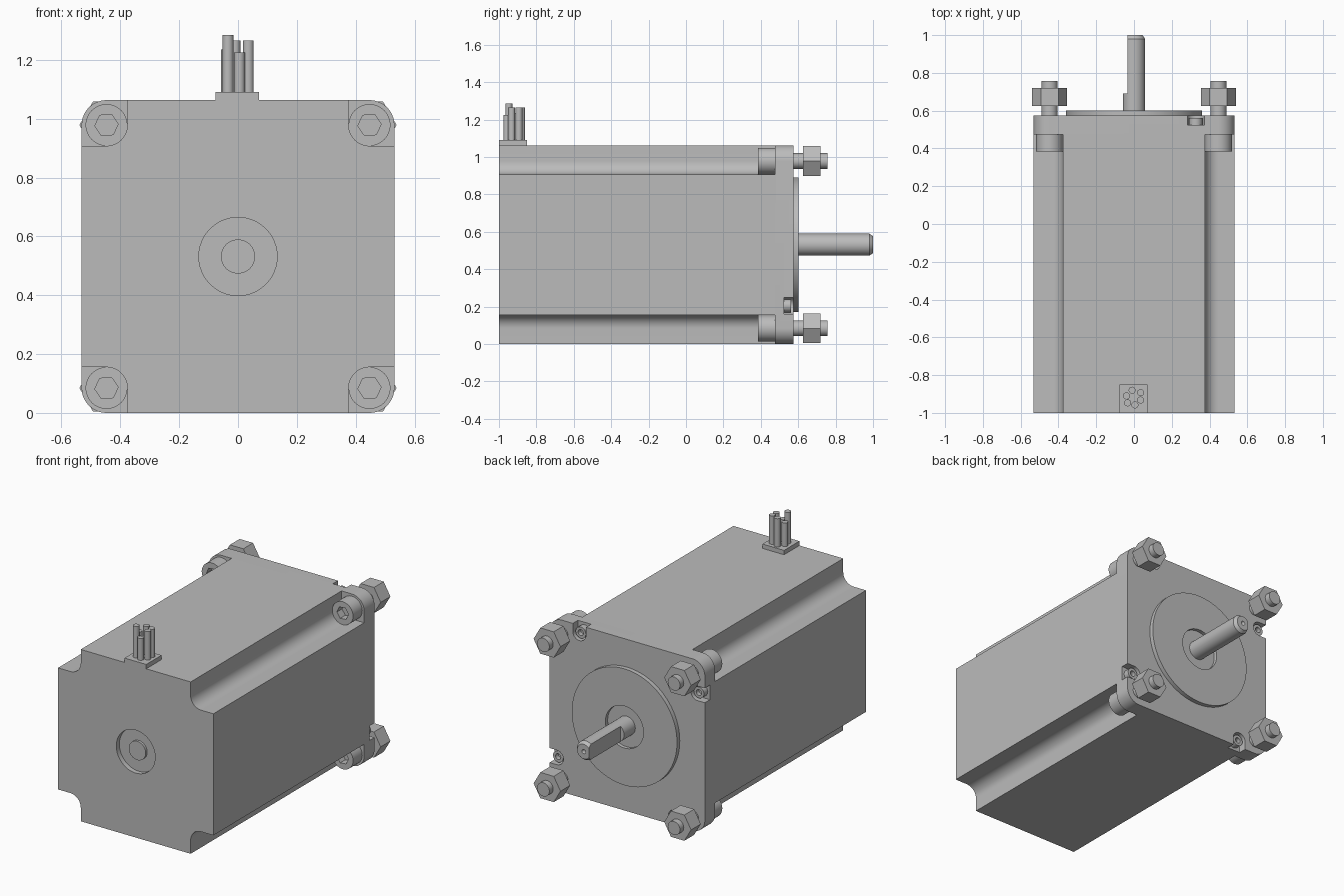
import bpy, bmesh, math
from mathutils import Vector, Matrix

cube = bpy.data.objects.get("Cube")
if cube:
    bpy.data.objects.remove(cube, do_unlink=True)

grey = bpy.data.materials.new("metal_grey")
grey.use_nodes = True
COLOUR = (0.5, 0.5, 0.5, 1)
grey.diffuse_color = COLOUR
grey.node_tree.nodes["Principled BSDF"].inputs["Base Color"].default_value = COLOUR

HALF = 0.5315     # half the square flange, also the axis height
BOLT = 0.447      # bolt offset from the axis
AXIS = Vector((0, 0, HALF))


def finish(name, bm, loc=AXIS):
    bmesh.ops.remove_doubles(bm, verts=bm.verts, dist=1e-5)
    bmesh.ops.recalc_face_normals(bm, faces=bm.faces)
    mesh = bpy.data.meshes.new(name)
    bm.to_mesh(mesh)
    bm.free()
    mesh.materials.append(grey)
    obj = bpy.data.objects.new(name, mesh)
    obj.location = loc
    bpy.context.collection.objects.link(obj)
    return obj


def activate(obj):
    bpy.ops.object.select_all(action='DESELECT')
    obj.select_set(True)
    bpy.context.view_layer.objects.active = obj


def smooth(obj):
    activate(obj)
    bpy.ops.object.shade_smooth_by_angle(angle=math.radians(30))
    return obj


def prism(name, pts, y0, y1, loc=AXIS):
    """Extrude an x-z outline along y."""
    bm = bmesh.new()
    face = bm.faces.new([bm.verts.new((x, y0, z)) for x, z in pts])
    out = bmesh.ops.extrude_face_region(bm, geom=[face])
    verts = [g for g in out["geom"] if isinstance(g, bmesh.types.BMVert)]
    bmesh.ops.translate(bm, verts=verts, vec=(0, y1 - y0, 0))
    return finish(name, bm, loc)


def lathe(name, profile, loc=AXIS, sides=48):
    """Revolve (radius, y) points around the y axis."""
    bm = bmesh.new()
    vs = [bm.verts.new((r, y, 0)) for r, y in profile]
    es = [bm.edges.new(pair) for pair in zip(vs, vs[1:])]
    bmesh.ops.spin(bm, geom=vs + es, cent=(0, 0, 0), axis=(0, 1, 0),
                   angle=math.tau, steps=sides)
    return finish(name, bm, loc)


def rod(name, r, y0, y1, loc=AXIS, sides=48):
    return lathe(name, [(0, y0), (r, y0), (r, y1), (0, y1)], loc, sides)


def box(name, lo, hi, loc=AXIS):
    pts = [(lo[0], lo[2]), (hi[0], lo[2]), (hi[0], hi[2]), (lo[0], hi[2])]
    return prism(name, pts, lo[1], hi[1], loc)


def arc(cx, cz, r, a0, a1, n=12):
    angles = [math.radians(a0 + (a1 - a0) * i / n) for i in range(n + 1)]
    return [(cx + r * math.cos(a), cz + r * math.sin(a)) for a in angles]


def four_fold(quarter):
    """Repeat an outline quarter around the axis."""
    pts = []
    for k in range(4):
        rot = Matrix.Rotation(k * math.pi / 2, 2)
        pts += [tuple(rot @ Vector(p)) for p in quarter]
    return pts


def cut(target, cutter):
    cutter.hide_render = True
    mod = target.modifiers.new("cut", 'BOOLEAN')
    mod.operation = 'DIFFERENCE'
    mod.solver = 'EXACT'
    mod.object = cutter
    activate(target)
    bpy.ops.object.modifier_apply(modifier=mod.name)
    bpy.data.objects.remove(cutter, do_unlink=True)


# Housing with rounded notches along its four corners
notch = [(HALF, 0.376)] + arc(BOLT, BOLT, 0.071, 270, 180) + [(0.376, HALF)]
housing = prism("housing", four_fold(notch), -1, 0.48)
cut(housing, rod("bore_cutter", 0.133, -1.1, -0.97))
smooth(housing)
smooth(rod("rear_shaft_end", 0.058, -0.98, -0.965 + 0.0))
smooth(rod("rear_shaft_stub", 0.058, -0.985, -0.96))

# Mounting flange with four small open counterbores
flange = prism("flange", four_fold(arc(BOLT, BOLT, HALF - BOLT, 0, 90)), 0.475, 0.575)
INSET, ALONG = HALF - 0.05, 0.327
slot = arc(INSET, -ALONG, 0.045, 90, 270) + [(0.6, -ALONG - 0.045), (0.6, -ALONG + 0.045)]
for k in range(4):
    rot = Matrix.Rotation(k * math.pi / 2, 2)
    cut(flange, prism("slot_cutter", [tuple(rot @ Vector(p)) for p in slot], 0.525, 0.6))
    x, z = rot @ Vector((INSET, -ALONG))
    smooth(lathe("flange_screw", [(0, 0.52), (0.035, 0.52), (0.035, 0.562),
                                  (0.018, 0.562), (0.018, 0.535), (0, 0.535)],
                 AXIS + Vector((x, 0, z)), 24))
smooth(flange)

# Raised pilot disc with a recess around the shaft
smooth(lathe("pilot_disc", [(0, 0.56), (0.36, 0.56), (0.36, 0.602), (0.13, 0.602),
                            (0.13, 0.58), (0, 0.58)], sides=96))

# Output shaft with chamfered tip, centre hole and a flat
shaft = lathe("shaft", [(0, 0.57), (0.059, 0.57), (0.059, 0.98), (0.045, 1),
                        (0.013, 1), (0, 0.985)])
cut(shaft, box("flat_cutter", (-0.1, 0.69, -0.1), (-0.035, 1.1, 0.1)))
smooth(shaft)

# Socket bolts and hex nuts at the four corners
for sx in (-1, 1):
    for sz in (-1, 1):
        loc = AXIS + Vector((sx * BOLT, 0, sz * BOLT))
        head = rod("bolt_head", 0.071, 0.385, 0.476, loc)
        socket = arc(0, 0, 0.04, 5, 305, 5)
        cut(head, prism("socket_cutter", socket, 0.3, 0.435, loc))
        smooth(head)
        smooth(rod("bolt_shank", 0.042, 0.56, 0.757, loc, 32))
        prism("hex_nut", arc(0, 0, 0.092, 0, 300, 5), 0.625, 0.72, loc)

# Cable block and six wire stubs
box("cable_block", (-0.076, -1, 1.05), (0.072, -0.85, 1.09), (0, 0, 0))
wires = [(-0.01, -0.88, 1.265), (0.035, -0.893, 1.265), (-0.04, -0.91, 1.235),
         (0.035, -0.932, 1.265), (-0.034, -0.947, 1.285), (0.005, -0.958, 1.225)]
for x, y, top in wires:
    wire = rod("wire", 0.0185, 0, top - 1.08, (x, y, 1.08), 20)
    wire.rotation_euler.x = math.pi / 2
    smooth(wire)
